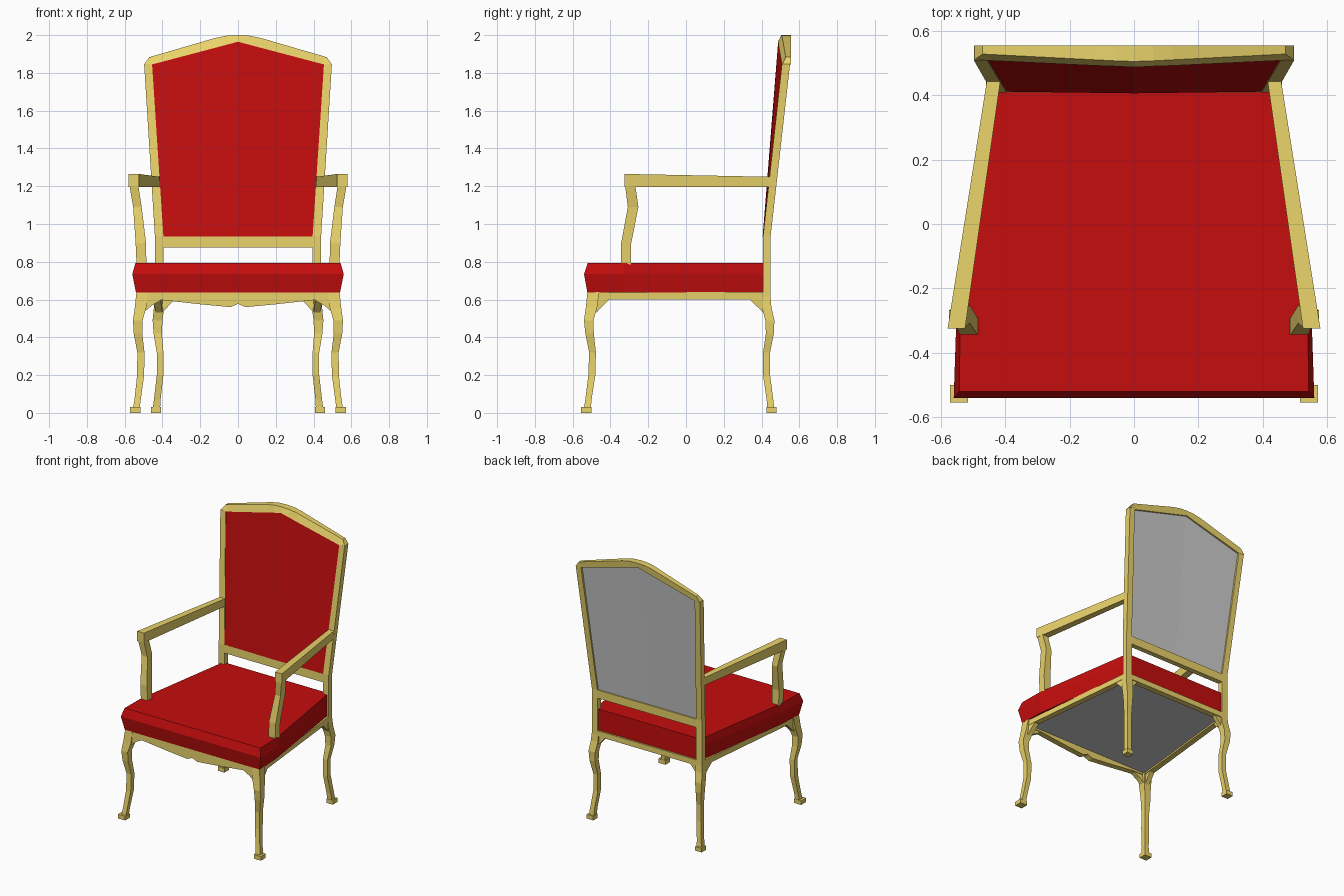
import bpy, bmesh


def material(name, rgb):
    m = bpy.data.materials.new(name)
    m.diffuse_color = (*rgb, 1)
    return m


GOLD = material("gilded_wood", (0.82, 0.65, 0.145))
RED = material("red_fabric", (0.56, 0.004, 0.004))


def loft(name, rings, mat=None):
    """Skin equal-length rings of points, cap the ends, mirror across x = 0."""
    bm = bmesh.new()
    vs = [[bm.verts.new(p) for p in r] for r in rings]
    n = len(rings[0])
    for a, b in zip(vs, vs[1:]):
        for i in range(n):
            j = (i + 1) % n
            bm.faces.new((a[i], a[j], b[j], b[i]))
    bm.faces.new(vs[0][::-1])
    bm.faces.new(vs[-1])
    bmesh.ops.recalc_face_normals(bm, faces=bm.faces)
    # open the halves that meet on the centre line
    inner = [f for f in bm.faces if all(abs(v.co.x) < 1e-5 for v in f.verts)]
    bmesh.ops.delete(bm, geom=inner, context='FACES')
    me = bpy.data.meshes.new(name)
    bm.to_mesh(me)
    bm.free()
    ob = bpy.data.objects.new(name, me)
    bpy.context.collection.objects.link(ob)
    if mat:
        me.materials.append(mat)
    mod = ob.modifiers.new("mirror", 'MIRROR')
    mod.use_clip = True
    return ob


def flat(z, x0, x1, y0, y1):
    return [(x0, y0, z), (x1, y0, z), (x1, y1, z), (x0, y1, z)]


def across_x(x, y0, y1, z0, z1):
    return [(x, y0, z0), (x, y1, z0), (x, y1, z1), (x, y0, z1)]


def across_y(y, x0, x1, z0, z1):
    return [(x0, y, z0), (x1, y, z0), (x1, y, z1), (x0, y, z1)]


# Cabriole legs and feet
loft("front_leg", [flat(*r) for r in [
    (0.03, 0.52, 0.555, -0.54, -0.503), (0.07, 0.515, 0.548, -0.533, -0.50),
    (0.20, 0.497, 0.534, -0.517, -0.48), (0.32, 0.495, 0.533, -0.513, -0.477),
    (0.42, 0.507, 0.552, -0.533, -0.488), (0.49, 0.505, 0.556, -0.54, -0.49),
    (0.56, 0.485, 0.546, -0.53, -0.47), (0.64, 0.48, 0.538, -0.522, -0.46)]], GOLD)
loft("front_foot", [flat(z, 0.515, 0.572, -0.555, -0.50) for z in (0, 0.03)], GOLD)
loft("back_leg", [flat(*r) for r in [
    (0.03, 0.412, 0.45, 0.43, 0.467), (0.07, 0.41, 0.445, 0.427, 0.462),
    (0.20, 0.395, 0.43, 0.408, 0.445), (0.32, 0.395, 0.43, 0.408, 0.445),
    (0.42, 0.403, 0.447, 0.423, 0.465), (0.49, 0.40, 0.452, 0.42, 0.468),
    (0.56, 0.39, 0.445, 0.402, 0.452), (0.62, 0.39, 0.44, 0.405, 0.447)]], GOLD)
loft("back_foot", [flat(z, 0.408, 0.46, 0.427, 0.478) for z in (0, 0.03)], GOLD)

# Knee brackets under the frame
loft("front_knee_bracket", [across_x(0.49, -0.52, -0.485, 0.54, 0.61),
                            across_x(0.455, -0.52, -0.485, 0.57, 0.61),
                            across_x(0.41, -0.52, -0.485, 0.595, 0.61)], GOLD)
loft("side_front_bracket", [across_y(-0.475, 0.495, 0.53, 0.53, 0.61),
                            across_y(-0.41, 0.487, 0.523, 0.598, 0.61)], GOLD)
loft("side_back_bracket", [across_y(0.41, 0.40, 0.437, 0.53, 0.61),
                           across_y(0.34, 0.41, 0.446, 0.598, 0.61)], GOLD)
loft("back_knee_bracket", [across_x(0.40, 0.41, 0.44, 0.53, 0.61),
                           across_x(0.34, 0.41, 0.44, 0.598, 0.61)], GOLD)

# Seat frame: shaped front apron, side rails, back rail, base panel
loft("front_apron", [across_x(x, -0.522, -0.48, z, 0.64) for x, z in [
    (0, 0.577), (0.04, 0.56), (0.20, 0.575), (0.40, 0.597), (0.537, 0.60)]], GOLD)
loft("side_rail", [across_y(-0.52, 0.495, 0.537, 0.60, 0.639),
                   across_y(0.445, 0.395, 0.437, 0.60, 0.639)], GOLD)
loft("back_rail", [across_x(x, 0.405, 0.447, 0.60, 0.64) for x in (0, 0.43)], GOLD)
loft("seat_base", [[(0, -0.5, z), (0.51, -0.5, z), (0.41, 0.42, z), (0, 0.42, z)]
                   for z in (0.612, 0.635)])

# Cushion with a bulging front edge
loft("seat_cushion", [[(0, f, z), (w, f, z), (s, -0.33, z), (0.425, 0.41, z),
                       (0.418, 0.435, z), (0, 0.435, z)] for z, f, w, s in [
    (0.637, -0.522, 0.54, 0.53), (0.735, -0.54, 0.56, 0.553),
    (0.793, -0.52, 0.543, 0.54)]], RED)

# Back frame: raked posts, lower rail, arched crest (inner and outer edge points)
loft("back_post", [flat(0.60, 0.395, 0.44, 0.408, 0.448),
                   flat(0.935, 0.395, 0.44, 0.408, 0.448),
                   flat(1.848, 0.455, 0.497, 0.508, 0.551)], GOLD)
loft("lower_back_rail", [[(x, 0.409, 0.875), (x, 0.446, 0.875),
                          (x, 0.447, 0.935), (x, 0.41, 0.935)] for x in (0, 0.40)], GOLD)
crest = [((0, 0.487, 1.965), (0, 0.505, 2.0)),
         ((0.06, 0.49, 1.949), (0.06, 0.507, 1.997)),
         ((0.12, 0.492, 1.933), (0.12, 0.51, 1.985)),
         ((0.435, 0.507, 1.85), (0.47, 0.528, 1.883)),
         ((0.455, 0.508, 1.845), (0.497, 0.51, 1.845))]
loft("crest_rail", [[i, o, (o[0], 0.555, o[2]), (i[0], 0.55, i[2])]
                    for i, o in crest], GOLD)


# Upholstered back: red front with a centre ridge, plain rear panel
def back_outline(bottom, side, low_mid, top):
    return [(0, low_mid, 0.935), (0.396, bottom, 0.935),
            (0.456, side, 1.845), (0, top, 1.967)]


middle = back_outline(0.425, 0.522, 0.425, 0.53)
loft("back_upholstery", [back_outline(0.411, 0.511, 0.406, 0.488), middle], RED)
loft("back_panel", [middle, back_outline(0.438, 0.537, 0.438, 0.54)])

# Armrests and their curved supports
loft("armrest", [across_y(-0.325, 0.525, 0.579, 1.195, 1.265),
                 across_y(0.445, 0.415, 0.457, 1.195, 1.25)], GOLD)
loft("arm_support", [flat(*r) for r in [
    (0.785, 0.485, 0.537, -0.343, -0.29), (0.90, 0.487, 0.542, -0.343, -0.29),
    (1.09, 0.51, 0.555, -0.308, -0.252), (1.20, 0.527, 0.574, -0.322, -0.268)]], GOLD)
